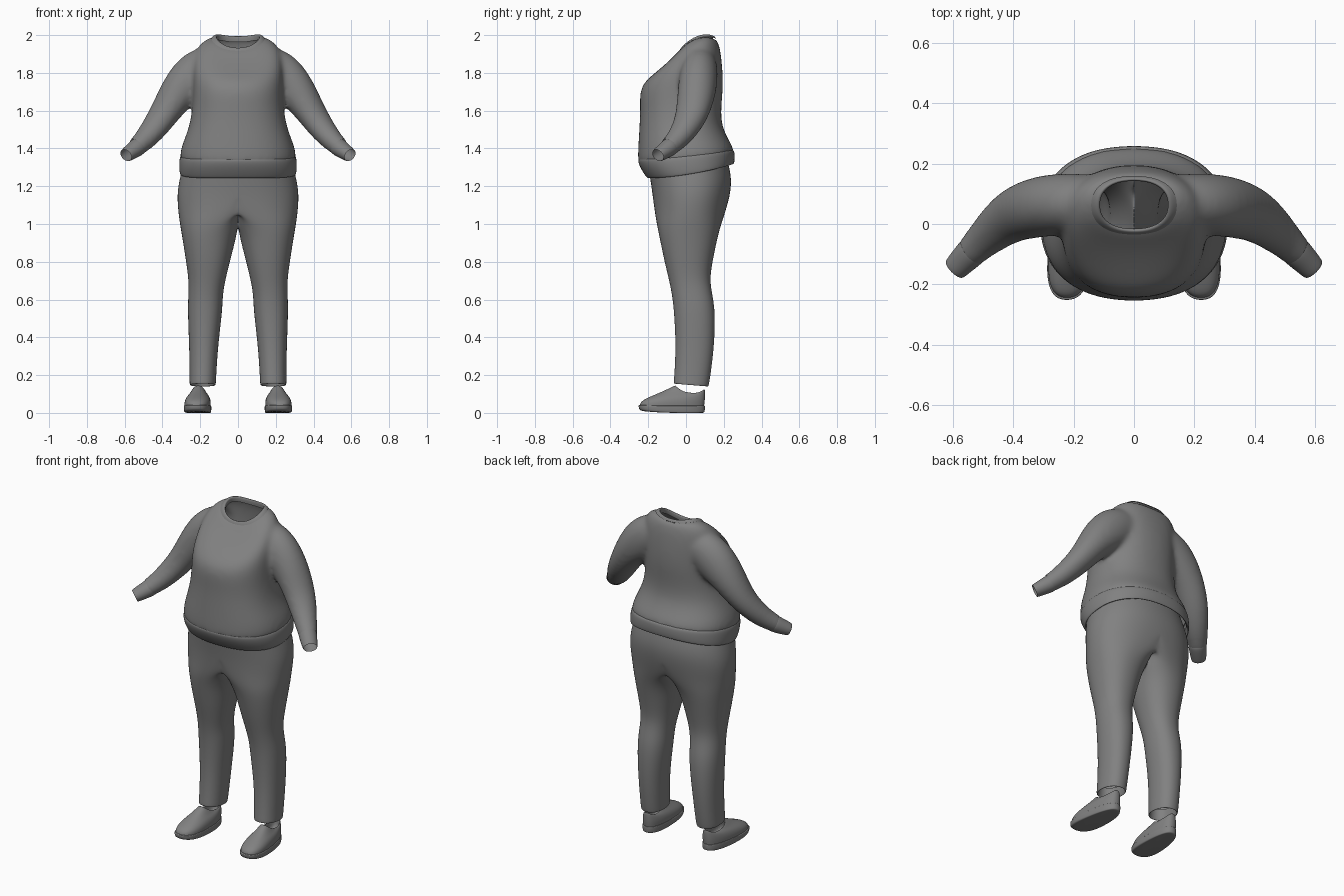
import bpy, bmesh, math
from mathutils import Vector

if "Cube" in bpy.data.objects:
    bpy.data.objects.remove(bpy.data.objects["Cube"])

N = 24
GREY = bpy.data.materials.new("dark_grey")
GREY.diffuse_color = (.22, .22, .22, 1)
GREY.use_nodes = True
GREY.node_tree.nodes["Principled BSDF"].inputs["Base Color"].default_value = GREY.diffuse_color


def power(v, p):
    return math.copysign(abs(v) ** (2 / p), v)


def ring(rx, yf, yb, zf, zb, zs, p=2.3):
    """Rounded section: half width, front/back y, and z at front, back and sides."""
    pts = []
    for i in range(N):
        a = 2 * math.pi * i / N
        c, s = power(math.cos(a), p), power(math.sin(a), p)
        t = (s + 1) / 2
        z = zf * (1 - t) + zb * t + (zs - (zf + zb) / 2) * math.cos(a) ** 2
        pts.append(Vector((rx * c, (yf + yb) / 2 + (yb - yf) / 2 * s, z)))
    return pts


def leg_ring(zf, zb, xin, xout, yf, yb, cx=None):
    """Leg section, clamped at the body's middle plane so both legs weld there."""
    cx = (xin + xout) / 2 if cx is None else cx
    pts = []
    for i in range(N):
        a = 2 * math.pi * i / N
        c, s = power(math.cos(a), 2.2), power(math.sin(a), 2.2)
        x = cx + c * ((xout - cx) if c > 0 else (cx - xin))
        z = zf + (zb - zf) * (s + 1) / 2
        pts.append(Vector((x if x > 1e-5 else 0, (yf + yb) / 2 + (yb - yf) / 2 * s, z)))
    return pts


def tube_rings(path):
    """Sections square to a path of (x, y, z, horizontal radius, other radius)."""
    out = []
    for k, (x, y, z, rv, ru) in enumerate(path):
        a, b = path[max(k - 1, 0)], path[min(k + 1, len(path) - 1)]
        t = (Vector(b[:3]) - Vector(a[:3])).normalized()
        v = t.cross(Vector((0, 0, 1))).normalized()
        u = v.cross(t)
        out.append([Vector((x, y, z)) + v * rv * math.cos(2 * math.pi * i / N)
                    + u * ru * math.sin(2 * math.pi * i / N) for i in range(N)])
    return out


def loft(name, rings, cap_start=False, cap_end=False, mirror=False):
    bm = bmesh.new()
    rows = [[bm.verts.new(p) for p in r] for r in rings]
    for r, q in zip(rows, rows[1:]):
        for i in range(N):
            j = (i + 1) % N
            face = (r[i], r[j], q[j], q[i])
            if mirror and all(abs(v.co.x) < 1e-5 for v in face):
                continue
            bm.faces.new(face)
    for row, cap in ((rows[0], cap_start), (rows[-1], cap_end)):
        if cap:
            bm.faces.new(row)
    loose = [v for v in bm.verts if not v.link_faces]
    bmesh.ops.delete(bm, geom=loose, context='VERTS')
    bmesh.ops.recalc_face_normals(bm, faces=bm.faces)
    for f in bm.faces:
        f.smooth = True
    me = bpy.data.meshes.new(name)
    bm.to_mesh(me)
    bm.free()
    me.materials.append(GREY)
    ob = bpy.data.objects.new(name, me)
    bpy.context.collection.objects.link(ob)
    if mirror:
        m = ob.modifiers.new("Mirror", 'MIRROR')
        m.merge_threshold = 0.0005
    s = ob.modifiers.new("Subdivision", 'SUBSURF')
    s.levels = s.render_levels = 2
    return ob


def baked(ob):
    """Mesh of an object with its modifiers applied."""
    dg = bpy.context.evaluated_depsgraph_get()
    return bpy.data.meshes.new_from_object(ob.evaluated_get(dg))


# Closed torso and sleeves, to be fused into one smooth sweater
torso = loft("torso", [ring(*r) for r in (
    (.309, -.254, .258, 1.290, 1.340, 1.305),
    (.311, -.257, .257, 1.345, 1.393, 1.360),
    (.301, -.255, .238, 1.41, 1.43, 1.415),
    (.264, -.249, .192, 1.50, 1.51, 1.50),
    (.244, -.244, .186, 1.60, 1.60, 1.60),
    (.240, -.248, .197, 1.69, 1.70, 1.70),
    (.240, -.227, .197, 1.75, 1.79, 1.79),
    (.236, -.157, .190, 1.805, 1.87, 1.88),
    (.212, -.092, .181, 1.86, 1.93, 1.945),
    (.170, -.050, .168, 1.903, 1.970, 1.975),
    (.130, -.030, .155, 1.925, 1.988, 1.991))], True, True)
arms = loft("arms", tube_rings((
    (.09, .072, 1.865, .085, .085),
    (.17, .072, 1.832, .096, .118),
    (.25, .066, 1.772, .104, .124),
    (.335, .053, 1.675, .102, .096),
    (.405, .028, 1.56, .090, .074),
    (.470, -.025, 1.472, .071, .064),
    (.520, -.074, 1.420, .056, .053),
    (.570, -.124, 1.380, .050, .047))), True, True, mirror=True)
bm = bmesh.new()
for part in (torso, arms):
    bm.from_mesh(baked(part))
    bpy.data.objects.remove(part)
me = bpy.data.meshes.new("sweater")
bm.to_mesh(me)
bm.free()
sweater = bpy.data.objects.new("sweater", me)
bpy.context.collection.objects.link(sweater)
rm = sweater.modifiers.new("Remesh", 'REMESH')
rm.mode, rm.voxel_size = 'VOXEL', 0.012
sm = sweater.modifiers.new("Smooth", 'SMOOTH')
sm.factor, sm.iterations = 0.5, 16

# Open the sweater at waist, wrists and neck
bm = bmesh.new()
bm.from_mesh(baked(sweater))
sweater.modifiers.clear()
cuts = [((0, 0, 1.353), (0, .1, -1))]
cuts += [((s * .535, -.090, 1.406), (s * .68, -.57, -.47)) for s in (1, -1)]
for co, no in cuts:
    bmesh.ops.bisect_plane(bm, geom=bm.verts[:] + bm.edges[:] + bm.faces[:],
                           plane_co=co, plane_no=no, clear_outer=True)
neck = []
for f in bm.faces:
    c = f.calc_center_median()
    if c.z > 1.8 and (c.x / .125) ** 2 + ((c.y - .062) / .09) ** 2 < 1:
        neck.append(f)
bmesh.ops.delete(bm, geom=neck, context='FACES')
for f in bm.faces:
    f.smooth = True
bm.to_mesh(me)
bm.free()
me.materials.clear()
me.materials.append(GREY)

# Ribbed collar, turned in over the neck edge
loft("sweater_collar", [ring(*r) for r in (
    (.143, -.036, .160, 1.915, 1.980, 1.983),
    (.130, -.030, .155, 1.929, 1.990, 1.994),
    (.118, -.022, .148, 1.934, 1.996, 1.998),
    (.112, -.015, .142, 1.926, 1.988, 1.990),
    (.116, -.018, .144, 1.900, 1.962, 1.965))])

# Waistband of the sweater, tilted down to the front
loft("sweater_waistband", [ring(*r) for r in (
    (.303, -.250, .250, 1.345, 1.392, 1.361),
    (.312, -.258, .259, 1.337, 1.386, 1.353),
    (.315, -.246, .261, 1.300, 1.350, 1.310),
    (.312, -.215, .257, 1.252, 1.322, 1.270),
    (.307, -.203, .252, 1.240, 1.316, 1.262),
    (.298, -.196, .244, 1.245, 1.320, 1.268),
    (.296, -.210, .242, 1.290, 1.345, 1.300))])

# Sleeve cuffs
loft("sleeve_cuffs", tube_rings((
    (.525, -.080, 1.413, .048, .045),
    (.533, -.088, 1.407, .052, .049),
    (.562, -.117, 1.385, .047, .043),
    (.590, -.146, 1.366, .042, .037),
    (.593, -.149, 1.364, .039, .034))), mirror=True)

# Trousers: one leg with half the hips, mirrored and welded
loft("trousers", [leg_ring(*r) for r in (
    (1.36, 1.36, 0, .280, -.210, .215, 0),
    (1.25, 1.25, 0, .310, -.193, .245, 0),
    (1.16, 1.16, 0, .326, -.179, .236, 0),
    (1.07, 1.07, -.10, .319, -.168, .212, .04),
    (1.00, 1.00, -.03, .309, -.156, .188, .115),
    (.93, .93, .008, .296, -.141, .168),
    (.81, .81, .040, .277, -.117, .143),
    (.71, .71, .065, .262, -.092, .126),
    (.63, .63, .080, .263, -.075, .139),
    (.54, .54, .082, .267, -.064, .156),
    (.36, .36, .105, .259, -.054, .151),
    (.20, .195, .115, .256, -.062, .130),
    (.16, .145, .117, .257, -.066, .121),
    (.153, .138, .119, .254, -.063, .118),
    (.157, .142, .125, .248, -.057, .112),
    (.22, .21, .125, .246, -.052, .115))], mirror=True)


# Shoes: wider and slightly turned out towards the toe
def shoe_ring(r):
    pts = ring(*r, p=2.5)
    for p in pts:
        k = 1 - .15 * (p.y + .07) / .17
        p.x = .207 + p.x * k - p.y * .06
    return pts


loft("shoe_soles", [shoe_ring(r) for r in (
    (.052, -.215, .070, .006, 0, 0),
    (.066, -.240, .095, .012, 0, 0),
    (.070, -.250, .101, .020, .006, .006),
    (.071, -.253, .102, .036, .034, .032),
    (.070, -.252, .101, .042, .040, .038),
    (.062, -.240, .092, .043, .041, .039))],
    cap_start=True, cap_end=True, mirror=True)
loft("shoe_uppers", [shoe_ring(r) for r in (
    (.067, -.246, .097, .038, .036, .034),
    (.068, -.241, .101, .062, .065, .060),
    (.061, -.190, .102, .087, .090, .084),
    (.050, -.120, .102, .115, .112, .099),
    (.041, -.060, .100, .146, .126, .107),
    (.037, -.053, .094, .146, .126, .107),
    (.035, -.055, .089, .125, .110, .096),
    (.035, -.080, .085, .050, .050, .050))], cap_end=True, mirror=True)
